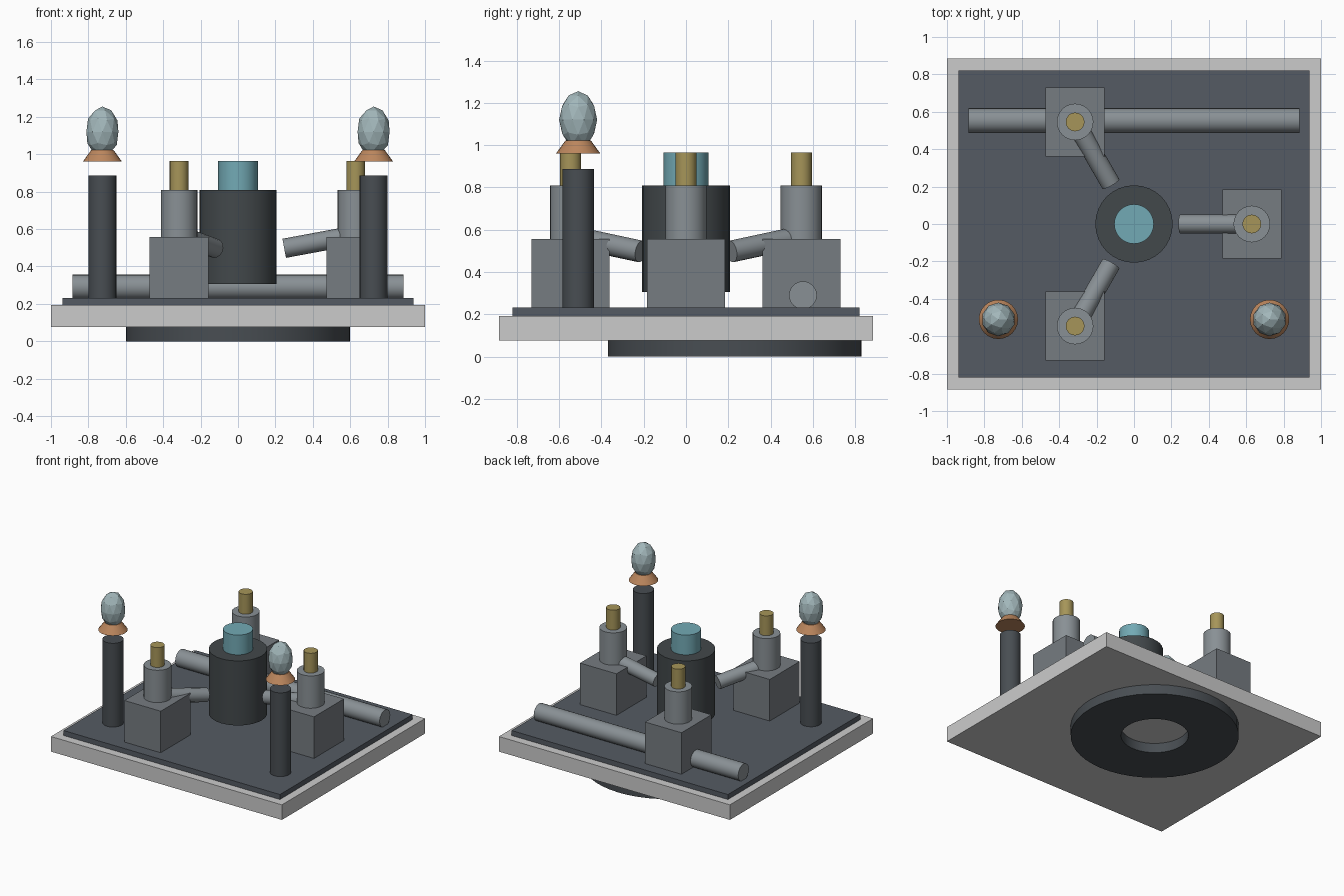
import bpy, bmesh
from math import cos, sin, pi, radians
from mathutils import Vector

if "Cube" in bpy.data.objects:
    bpy.data.objects.remove(bpy.data.objects["Cube"])


def material(name, r, g, b):
    m = bpy.data.materials.new(name)
    m.diffuse_color = (r, g, b, 1)
    m.use_nodes = True
    m.node_tree.nodes["Principled BSDF"].inputs["Base Color"].default_value = m.diffuse_color
    return m


SLATE = material("slate", 0.09, 0.105, 0.125)
DARK = material("dark_metal", 0.055, 0.065, 0.07)
POST = material("post_grey", 0.065, 0.075, 0.085)
BLOCK = material("block_grey", 0.18, 0.20, 0.22)
STEEL = material("steel", 0.25, 0.28, 0.30)
GOLD = material("brass", 0.38, 0.30, 0.10)
TEAL = material("teal", 0.17, 0.40, 0.46)
COPPER = material("copper", 0.50, 0.24, 0.11)
GLASS = material("pale_glass", 0.36, 0.47, 0.49)


def finish(name, mat, smooth=False):
    ob = bpy.context.object
    ob.name = name
    if mat:
        ob.data.materials.append(mat)
    if smooth:
        bpy.ops.object.shade_smooth_by_angle(angle=radians(30))
    return ob


def box(name, x, y, z0, z1, sx, sy, mat=None):
    bpy.ops.mesh.primitive_cube_add(size=1, location=(x, y, (z0 + z1) / 2))
    ob = finish(name, mat)
    ob.scale = (sx, sy, z1 - z0)
    return ob


def rod(name, a, b, r, mat, r2=None, sides=24):
    """Cylinder (or tapered cone) running from point a to point b."""
    a, b = Vector(a), Vector(b)
    bpy.ops.mesh.primitive_cone_add(
        vertices=sides, radius1=r, radius2=r if r2 is None else r2,
        depth=(b - a).length, location=(a + b) / 2,
        rotation=(b - a).to_track_quat('Z', 'Y').to_euler())
    return finish(name, mat, smooth=True)


def ring(name, x, y, z0, z1, r_in, r_out, mat, sides=48):
    """Flat ring: a rectangular section spun round z."""
    bm = bmesh.new()
    section = [(r_in, z0), (r_out, z0), (r_out, z1), (r_in, z1)]
    vs = [bm.verts.new((r, 0, z)) for r, z in section]
    edges = [bm.edges.new((vs[i], vs[(i + 1) % 4])) for i in range(4)]
    bmesh.ops.spin(bm, geom=vs + edges, cent=(0, 0, 0), axis=(0, 0, 1),
                   angle=2 * pi, steps=sides, use_duplicate=False)
    bmesh.ops.remove_doubles(bm, verts=bm.verts[:], dist=1e-4)
    bmesh.ops.recalc_face_normals(bm, faces=bm.faces[:])
    me = bpy.data.meshes.new(name)
    bm.to_mesh(me)
    bm.free()
    ob = bpy.data.objects.new(name, me)
    ob.location = (x, y, 0)
    bpy.context.collection.objects.link(ob)
    bpy.ops.object.select_all(action='DESELECT')
    bpy.context.view_layer.objects.active = ob
    ob.select_set(True)
    finish(name, mat, smooth=True)


# Base: under-ring, slab and inset deck
ring("base_ring", 0, 0.23, 0.0, 0.075, 0.24, 0.6, POST)
box("base_slab", 0, 0, 0.075, 0.193, 2.0, 1.77)
box("deck_plate", 0, 0, 0.193, 0.232, 1.874, 1.64, SLATE)

# Central drum with teal core, hovering above the deck
rod("central_drum", (0, 0, 0.305), (0, 0, 0.81), 0.207, DARK, sides=32)
rod("drum_core", (0, 0, 0.80), (0, 0, 0.965), 0.106, TEAL)

# Three stations around the drum: block, turret, pin and inclined feed tube
for i in range(3):
    a = i * 2 * pi / 3
    c, s = cos(a), sin(a)
    x, y = 0.63 * c, 0.63 * s
    box(f"station_block_{i}", x, y, 0.23, 0.557, 0.315, 0.37, BLOCK)
    rod(f"station_turret_{i}", (x, y, 0.55), (x, y, 0.81), 0.098, STEEL)
    rod(f"station_pin_{i}", (x, y, 0.80), (x, y, 0.965), 0.05, GOLD)
    rod(f"feed_tube_{i}", (0.247 * c, 0.247 * s, 0.497),
        (0.57 * c, 0.57 * s, 0.557), 0.052, STEEL, sides=16)

# Long pipe along the back, passing through one block
rod("back_pipe", (-0.885, 0.553, 0.29), (0.885, 0.553, 0.29), 0.066, STEEL)

# Two front posts with floating copper collars and faceted lamps
for side, x in (("left", -0.725), ("right", 0.725)):
    y = -0.51
    rod(f"{side}_post", (x, y, 0.23), (x, y, 0.887), 0.075, POST)
    rod(f"{side}_collar", (x, y, 0.96), (x, y, 1.022), 0.105, COPPER, r2=0.06)
    bpy.ops.mesh.primitive_ico_sphere_add(subdivisions=2, radius=1,
                                          location=(x, y, 1.12))
    finish(f"{side}_lamp", GLASS).scale = (0.09, 0.09, 0.135)
